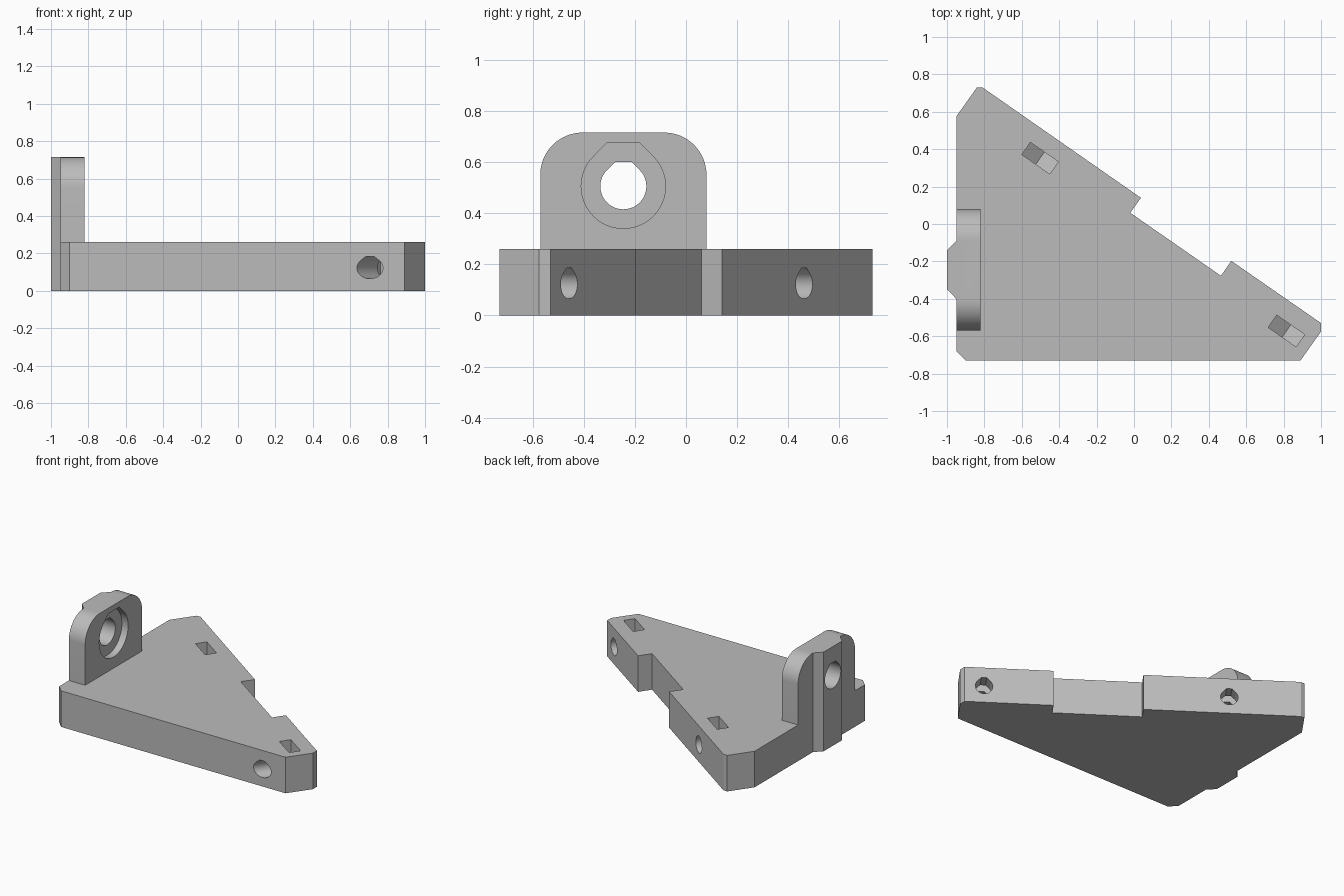
import bpy, bmesh
from math import radians, sin, cos, sqrt
from mathutils import Vector

cube = bpy.data.objects.get("Cube")
if cube:
    bpy.data.objects.remove(cube, do_unlink=True)

grey = bpy.data.materials.new("plain grey")
grey.use_nodes = True
grey.diffuse_color = (0.5, 0.5, 0.5, 1)
grey.node_tree.nodes["Principled BSDF"].inputs["Base Color"].default_value = (0.5, 0.5, 0.5, 1)

X, Y, Z = Vector((1, 0, 0)), Vector((0, 1, 0)), Vector((0, 0, 1))
ALONG = Vector((0.82, -0.57, 0)).normalized()   # along the sloping edge
OUT = Vector((0.57, 0.82, 0)).normalized()      # square to the sloping edge


def prism(name, profile, start, end, origin=(0, 0, 0), axes=(X, Y, Z)):
    """Extrude a 2D profile along the third axis."""
    u, v, w = axes
    bm = bmesh.new()
    verts = [bm.verts.new(Vector(origin) + u * a + v * b + w * start) for a, b in profile]
    face = bm.faces.new(verts)
    top = bmesh.ops.extrude_face_region(bm, geom=[face])["geom"]
    moved = [g for g in top if isinstance(g, bmesh.types.BMVert)]
    bmesh.ops.translate(bm, verts=moved, vec=w * (end - start))
    bmesh.ops.recalc_face_normals(bm, faces=bm.faces)
    mesh = bpy.data.meshes.new(name)
    bm.to_mesh(mesh)
    bm.free()
    mesh.materials.append(grey)
    ob = bpy.data.objects.new(name, mesh)
    bpy.context.collection.objects.link(ob)
    return ob


def arc(cx, cy, r, a0, a1, steps):
    angles = [radians(a0 + (a1 - a0) * i / steps) for i in range(steps + 1)]
    return [(cx + r * cos(a), cy + r * sin(a)) for a in angles]


def teardrop(r, top):
    """Circle whose roof rises at 45 degrees to a flat."""
    half = r * sqrt(2) - top
    return arc(0, 0, r, 135, 405, 36) + [(half, top), (-half, top)]


def combine(target, tool, operation):
    mod = target.modifiers.new(operation.lower(), "BOOLEAN")
    mod.operation, mod.solver, mod.object = operation, "EXACT", tool
    bpy.context.view_layer.objects.active = target
    bpy.ops.object.modifier_apply(modifier=mod.name)
    bpy.data.objects.remove(tool, do_unlink=True)


# Triangular base plate with clipped corners and a stepped sloping edge
bracket = prism("bracket", [
    (-0.95, -0.68), (-0.90, -0.73), (0.89, -0.73), (1.0, -0.575), (1.0, -0.53),
    (0.52, -0.197), (0.465, -0.277), (-0.02, 0.06), (0.037, 0.14),
    (-0.81, 0.73), (-0.84, 0.73), (-0.95, 0.575)], 0, 0.26)

# Upright lug with rounded shoulders
shoulder = 0.165
lug_profile = ([(-0.57, 0.1), (0.08, 0.1)]
               + arc(0.08 - shoulder, 0.715 - shoulder, shoulder, 0, 90, 16)
               + arc(-0.57 + shoulder, 0.715 - shoulder, shoulder, 90, 180, 16))
combine(bracket, prism("lug", lug_profile, -0.95, -0.82, axes=(Y, Z, X)), "UNION")

# Bevelled rib down the outer side of the lug
rib_profile = [(-0.90, -0.09), (-0.95, -0.09), (-1.0, -0.14),
               (-1.0, -0.35), (-0.95, -0.40), (-0.90, -0.40)]
combine(bracket, prism("rib", rib_profile, 0, 0.715), "UNION")

# Lug bore and its shallow recess
bore_centre = (0, -0.245, 0.505)
for name, radius, top, start, end in (("bore", 0.09, 0.095, -1.2, -0.6),
                                      ("recess", 0.165, 0.17, -0.87, -0.6)):
    combine(bracket, prism(name, teardrop(radius, top), start, end,
                           bore_centre, (Y, Z, X)), "DIFFERENCE")

# Screw holes through the sloping edge, each crossing a nut slot
nut = [(-0.091, 0.3), (-0.091, -0.053), (0, -0.105), (0.091, -0.053), (0.091, 0.3)]
for x, y in ((0.815, -0.572), (-0.502, 0.352)):
    place = ((x, y, 0.122), (ALONG, Z, OUT))
    combine(bracket, prism("screw_hole", teardrop(0.057, 0.063), -0.36, 0.25, *place), "DIFFERENCE")
    combine(bracket, prism("nut_slot", nut, -0.04, 0.04, *place), "DIFFERENCE")

bpy.ops.object.select_all(action="DESELECT")
bracket.select_set(True)
bpy.context.view_layer.objects.active = bracket
bpy.ops.object.shade_smooth_by_angle(angle=radians(25))
